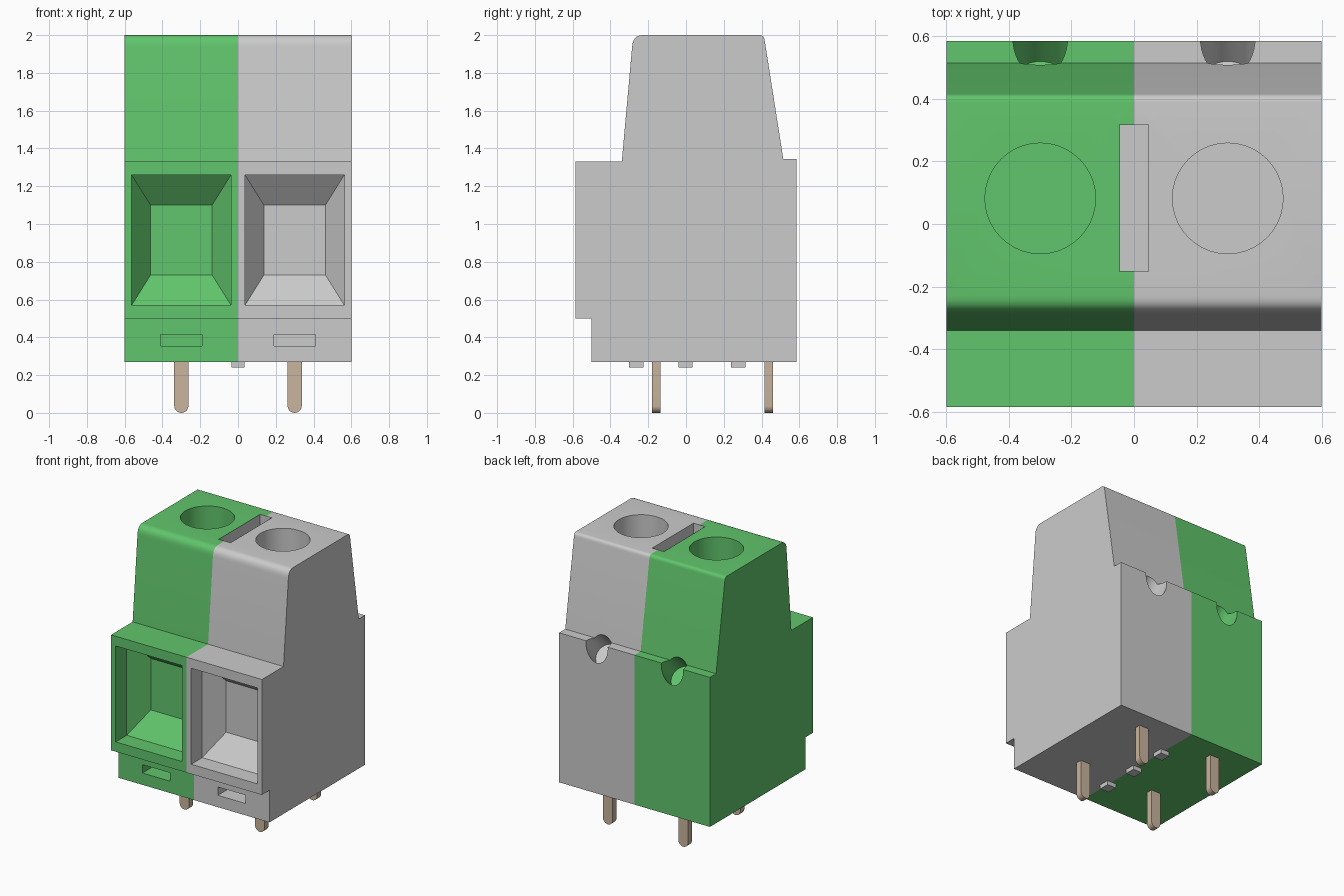
import bpy, bmesh, math
from mathutils import Matrix, Vector

if "Cube" in bpy.data.objects:
    bpy.data.objects.remove(bpy.data.objects["Cube"])


def material(name, color):
    m = bpy.data.materials.new(name)
    m.diffuse_color = (*color, 1)
    m.use_nodes = True
    m.node_tree.nodes["Principled BSDF"].inputs["Base Color"].default_value = m.diffuse_color
    return m


GREEN = material("green_plastic", (0.12, 0.56, 0.15))
METAL = material("pin_metal", (0.59, 0.46, 0.34))


def to_object(name, bm, mat=None):
    bmesh.ops.recalc_face_normals(bm, faces=bm.faces)
    me = bpy.data.meshes.new(name)
    bm.to_mesh(me)
    bm.free()
    ob = bpy.data.objects.new(name, me)
    bpy.context.collection.objects.link(ob)
    if mat:
        me.materials.append(mat)
    return ob


def loft(name, rings, mat=None):
    # closed solid skinned through rings of equal point count
    bm = bmesh.new()
    vs = [[bm.verts.new(p) for p in r] for r in rings]
    n = len(vs[0])
    for a, b in zip(vs, vs[1:]):
        for i in range(n):
            j = (i + 1) % n
            bm.faces.new((a[i], a[j], b[j], b[i]))
    bm.faces.new(vs[0])
    bm.faces.new(vs[-1])
    return to_object(name, bm, mat)


def box(name, x, y, z, mat=None):
    return loft(name, [[(x[0], y[0], h), (x[1], y[0], h), (x[1], y[1], h), (x[0], y[1], h)]
                       for h in z], mat)


def cylinder(name, center, axis, radius, length):
    bm = bmesh.new()
    rot = Vector((0, 0, 1)).rotation_difference(Vector(axis)).to_matrix().to_4x4()
    bmesh.ops.create_cone(bm, cap_ends=True, segments=40, radius1=radius, radius2=radius,
                          depth=length, matrix=Matrix.Translation(center) @ rot)
    return to_object(name, bm)


def smooth(ob):
    bpy.ops.object.select_all(action='DESELECT')
    ob.select_set(True)
    bpy.context.view_layer.objects.active = ob
    bpy.ops.object.shade_smooth_by_angle(angle=math.radians(30))


def cut(ob, cutters):
    bpy.context.view_layer.objects.active = ob
    for c in cutters:
        mod = ob.modifiers.new("cut", 'BOOLEAN')
        mod.operation = 'DIFFERENCE'
        mod.solver = 'EXACT'
        mod.object = c
        bpy.ops.object.modifier_apply(modifier=mod.name)
        bpy.data.objects.remove(c)


def rounded(a, c, b, n=6):
    # curved corner from a to b with control point c
    a, b, c = Vector(a), Vector(b), Vector(c)
    ts = [i / n for i in range(n + 1)]
    return [tuple(a * (1 - t) ** 2 + c * 2 * t * (1 - t) + b * t * t) for t in ts]


# housing side profile (y, z)
profile = [(-0.50, 0.27), (0.585, 0.27), (0.585, 1.345), (0.515, 1.345)]
profile += rounded((0.416, 1.975), (0.412, 2.0), (0.39, 2.0))
profile += rounded((-0.23, 2.0), (-0.28, 2.0), (-0.285, 1.94))
profile += [(-0.34, 1.33), (-0.585, 1.33), (-0.585, 0.50), (-0.50, 0.50)]

for side, label, mat in ((-1, "left", GREEN), (1, "right", None)):
    cx = 0.3 * side
    body = loft(label + "_housing", [[(x, y, z) for y, z in profile] for x in (0, 0.6 * side)], mat)

    # wire entry: straight mouth then tapered funnel
    rings = []
    for y, hw, z0, z1 in ((-0.7, 0.263, 0.57, 1.26), (-0.46, 0.263, 0.57, 1.26),
                          (-0.33, 0.163, 0.73, 1.10)):
        rings.append([(cx - hw, y, z0), (cx + hw, y, z0), (cx + hw, y, z1), (cx - hw, y, z1)])
    cutters = [
        loft("wire_cutter", rings),
        box("front_slot_cutter", (cx - 0.11, cx + 0.11), (-0.6, -0.36), (0.355, 0.415)),
        cylinder("screw_hole_cutter", (cx, 0.082, 1.80), (0, 0, 1), 0.177, 0.6),
        # slanted test hole at the rear ledge
        cylinder("test_hole_cutter", (cx, 0.585 + 0.05, 1.333 + 0.05), (0, 1, 1), 0.0875, 0.5),
        box("key_slot_cutter", (-0.047, 0.047), (-0.152, 0.318), (1.85, 2.1)),
    ]
    cut(body, cutters)
    smooth(body)

    # solder pins with rounded tips
    r = 0.0375
    tip = [(cx + r * math.cos(a), r + r * math.sin(a))
           for a in (math.pi + math.pi * i / 12 for i in range(13))]
    outline = tip + [(cx + r, 0.29), (cx - r, 0.29)]
    for y, pos in ((-0.158, "front"), (0.438, "rear")):
        pin = loft(f"{label}_{pos}_pin",
                   [[(x, y + d, z) for x, z in outline] for d in (-0.0225, 0.0225)], METAL)
        smooth(pin)

# grey lining of the slot on top
liner = box("key_slot_liner", (-0.045, 0.045), (-0.15, 0.316), (1.852, 1.9995))
bm = bmesh.new()
bm.from_mesh(liner.data)
bmesh.ops.delete(bm, geom=[f for f in bm.faces if f.calc_center_median().z > 1.99],
                 context='FACES_ONLY')
bmesh.ops.reverse_faces(bm, faces=bm.faces)
bm.to_mesh(liner.data)
bm.free()

# standoff feet under the centre line
for i, y in enumerate((-0.263, -0.002, 0.277)):
    box(f"standoff_{i + 1}", (-0.035, 0.035), (y - 0.0375, y + 0.0375), (0.24, 0.275))
